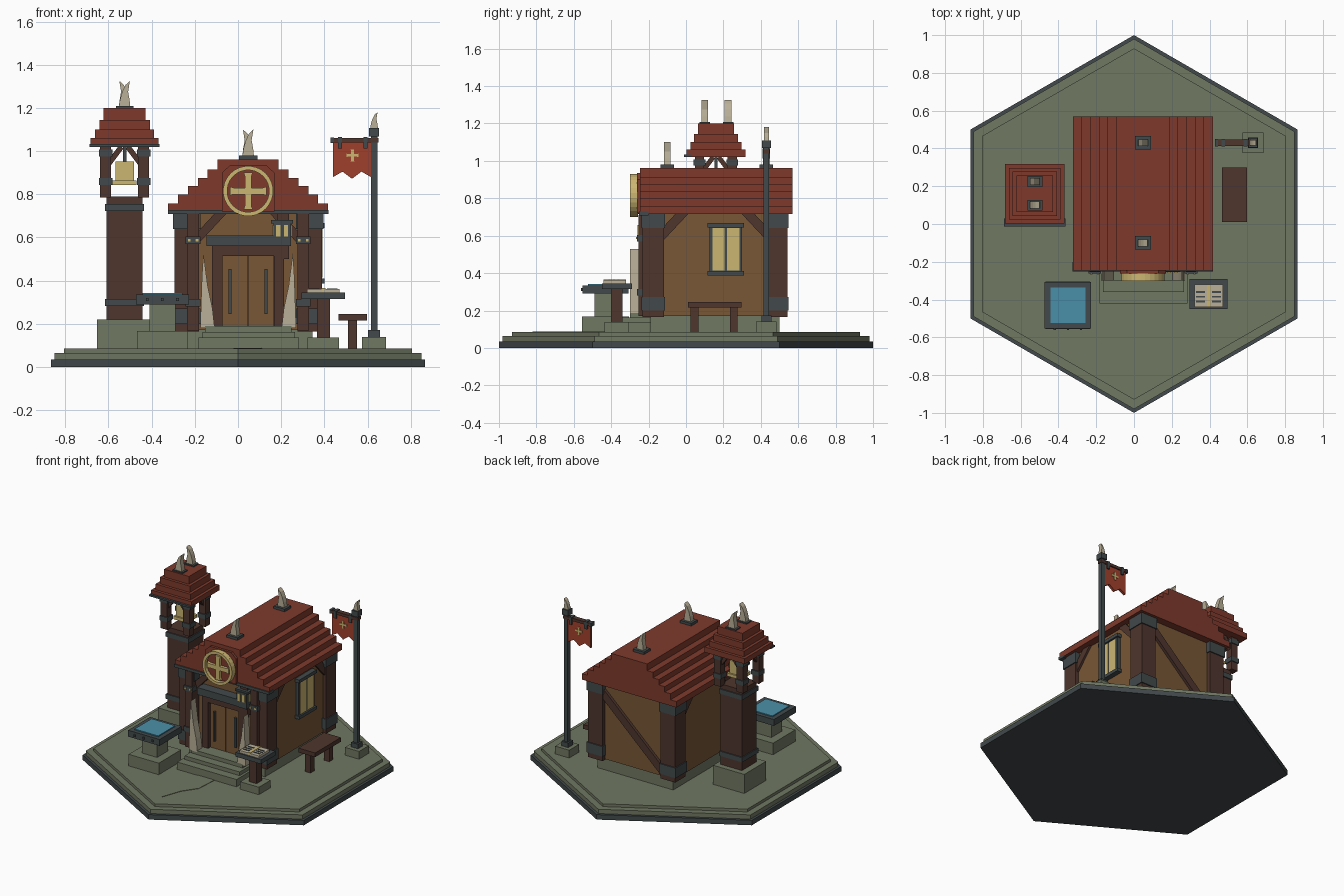
import bpy, bmesh, math
from mathutils import Vector, Matrix

if "Cube" in bpy.data.objects:
    bpy.data.objects.remove(bpy.data.objects["Cube"])


def material(name, rgb):
    m = bpy.data.materials.new(name)
    lin = [((c / 255 + 0.055) / 1.055) ** 2.4 for c in rgb]
    m.diffuse_color = (*lin, 1)
    m.use_nodes = True
    m.node_tree.nodes["Principled BSDF"].inputs["Base Color"].default_value = m.diffuse_color
    return m


STONE = material("mossy stone", (112, 120, 98))
METAL = material("dark iron", (66, 73, 75))
WOOD = material("dark timber", (78, 53, 45))
PLANK = material("plank brown", (120, 87, 54))
ROOF = material("roof red", (126, 58, 44))
GOLD = material("pale gold", (204, 182, 114))
BONE = material("bone", (186, 176, 152))
WATER = material("water blue", (74, 144, 168))
FLAG = material("banner red", (160, 64, 44))


def finish(name, mat, bm):
    bmesh.ops.recalc_face_normals(bm, faces=bm.faces)
    me = bpy.data.meshes.new(name)
    bm.to_mesh(me)
    bm.free()
    me.materials.append(mat)
    ob = bpy.data.objects.new(name, me)
    bpy.context.collection.objects.link(ob)
    return ob


def boxes(name, mat, *dims):
    """Boxes given as x0, x1, y0, y1, z0, z1."""
    bm = bmesh.new()
    for x0, x1, y0, y1, z0, z1 in dims:
        size = Matrix.Diagonal((x1 - x0, y1 - y0, z1 - z0, 1))
        mid = Matrix.Translation(((x0 + x1) / 2, (y0 + y1) / 2, (z0 + z1) / 2))
        bmesh.ops.create_cube(bm, size=1, matrix=mid @ size)
    return finish(name, mat, bm)


def centred(x, y, hx, hy, z0, z1):
    return (x - hx, x + hx, y - hy, y + hy, z0, z1)


def prism(name, mat, pts, a, b, axis="y"):
    """Extrude a 2D outline from a to b along an axis."""
    place = {"x": lambda u, v, w: (w, u, v),
             "y": lambda u, v, w: (u, w, v),
             "z": lambda u, v, w: (u, v, w)}[axis]
    bm = bmesh.new()
    f = bm.faces.new([bm.verts.new(place(u, v, a)) for u, v in pts])
    ext = bmesh.ops.extrude_face_region(bm, geom=[f])
    shift = Vector(place(0, 0, b - a))
    bmesh.ops.translate(bm, vec=shift,
                        verts=[g for g in ext["geom"] if isinstance(g, bmesh.types.BMVert)])
    return finish(name, mat, bm)


def hexagon(name, mat, r, z0, z1):
    pts = [(r * math.sin(i * math.pi / 3), r * math.cos(i * math.pi / 3)) for i in range(6)]
    prism(name, mat, pts, z0, z1, "z")


def brace(name, p, q, w, a, b, axis):
    """Diagonal timber between two points, width w."""
    p, q = Vector(p), Vector(q)
    d = (q - p).normalized()
    n = Vector((-d.y, d.x)) * w / 2
    prism(name, WOOD, [p + n, q + n, q - n, p - n], a, b, axis)


def horn(name, x, y, z, lean, h=0.125, hw=0.027, depth=0.018):
    pts = [(-1, 0), (1, 0), (0.85, 0.3), (0.6, 0.6), (0.75, 0.8), (0.9, 1),
           (0.15, 0.85), (-0.4, 0.6), (-0.8, 0.3)]
    prism(name, BONE, [(x + lean * u * hw, z + v * h) for u, v in pts], y - depth, y + depth)


# Hexagonal ground
hexagon("base_rim", METAL, 1.0, 0, 0.035)
hexagon("ground_lower", STONE, 0.98, 0.035, 0.065)
hexagon("ground_upper", STONE, 0.93, 0.065, 0.085)
prism("path_slab", STONE, [(-0.02, -0.42), (0.11, -0.42), (0.1, -0.58), (0.03, -0.68),
                           (-0.02, -0.82), (0.0, -0.6)], 0.08, 0.088, "z")

# Hall: plinth, steps, walls
CX = 0.047
boxes("plinth", STONE, (-0.25, 0.345, -0.19, 0.5, 0.08, 0.175))
boxes("steps", STONE, centred(CX + 0.003, -0.3, 0.232, 0.12, 0.08, 0.137),
      centred(CX + 0.003, -0.27, 0.215, 0.09, 0.137, 0.163),
      centred(CX, -0.23, 0.2, 0.07, 0.163, 0.19))
boxes("walls", PLANK, (-0.27, 0.365, -0.18, 0.515, 0.17, 0.72))

# Corner posts with iron bands, and the porch columns
posts, bands = [], []
for sx in (-1, 1):
    for y in (-0.175, 0.485):
        x = CX + sx * 0.285
        posts.append(centred(x, y, 0.057, 0.057, 0.165, 0.72))
        bands += [centred(x, y, 0.064, 0.064, z0, z1) for z0, z1 in ((0.2, 0.272), (0.64, 0.715))]
    x = CX + sx * 0.255
    posts.append(centred(x, -0.235, 0.027, 0.02, 0.17, 0.71))
    bands += [centred(x, -0.235, 0.034, 0.027, z, z + 0.035) for z in (0.28, 0.57)]
boxes("hall_posts", WOOD, *posts)
boxes("hall_post_bands", METAL, *bands)
studs = [centred(CX + s * 0.255 + d, -0.264, 0.006, 0.003, 0.582, 0.594)
         for s in (-1, 1) for d in (-0.018, 0.018)]
boxes("band_studs", GOLD, *studs)

# Diagonal timbers
for a, b, side in ((0.36, 0.38, "right"), (-0.285, -0.265, "left")):
    brace(side + "_wall_brace_front", (-0.15, 0.58), (0.0, 0.74), 0.05, a, b, "x")
    brace(side + "_wall_brace_back", (0.46, 0.58), (0.31, 0.74), 0.05, a, b, "x")
brace("back_wall_brace", (0.31, 0.67), (-0.2, 0.2), 0.055, 0.51, 0.535, "y")
for s in (-1, 1):
    brace("porch_brace", (CX + s * 0.24, 0.59), (CX + s * 0.11, 0.73), 0.04, -0.215, -0.17, "y")

# Door with frame, lintel and pull bars
boxes("door_frame", WOOD, *[centred(CX + s * 0.143, -0.2, 0.024, 0.03, 0.19, 0.56) for s in (-1, 1)],
      centred(CX, -0.2, 0.14, 0.03, 0.515, 0.56))
boxes("door_lintel", METAL, (-0.145, 0.18, -0.25, -0.17, 0.56, 0.61))
boxes("door_leaves", PLANK, *[centred(CX + s * 0.06, -0.19, 0.058, 0.015, 0.19, 0.515)
                              for s in (-1, 1)])
boxes("door_bars", METAL, *[centred(CX + s * 0.083, -0.21, 0.007, 0.01, 0.245, 0.455)
                            for s in (-1, 1)])

# Tusks beside the door
for s in (-1, 1):
    tusk = [(0.222, 0.18), (0.155, 0.18), (0.165, 0.27), (0.188, 0.38), (0.207, 0.53), (0.214, 0.42),
            (0.218, 0.3)]
    prism("door_tusk", BONE, [(CX + s * u, v) for u, v in tusk], -0.3, -0.245)

# Porch lantern
boxes("lantern_bracket", WOOD, (0.18, 0.235, -0.23, -0.17, 0.5, 0.72))
boxes("lantern_frame", METAL, (0.152, 0.255, -0.25, -0.17, 0.665, 0.682),
      (0.165, 0.245, -0.255, -0.175, 0.56, 0.67))
boxes("lantern_panes", GOLD, *[(x, x + 0.02, -0.259, -0.17, 0.605, 0.658) for x in (0.177, 0.212)],
      (0.16, 0.249, -0.235, -0.195, 0.605, 0.658))

# Side window
boxes("window_frame", METAL, (0.36, 0.388, 0.125, 0.3, 0.395, 0.66),
      (0.36, 0.4, 0.115, 0.31, 0.645, 0.668), (0.36, 0.4, 0.115, 0.31, 0.388, 0.41))
boxes("window_panes", GOLD, *[(0.36, 0.392, y, y + 0.066, 0.415, 0.64) for y in (0.141, 0.219)])

# Stepped roof
tops = [0.715, 0.757, 0.8, 0.838, 0.876, 0.915, 0.962]
boxes("hall_roof", ROOF, *[centred(CX, 0.162, 0.37 - 0.0457 * i, 0.407, tops[i], tops[i + 1])
                           for i in range(6)])
boxes("eave_beam", METAL, (-0.325, 0.419, -0.252, -0.2, 0.708, 0.728))
for y, lean in ((-0.1, 1), (0.43, -1)):
    boxes("roof_horn_socket", METAL, centred(CX, y, 0.043, 0.036, 0.95, 0.98))
    horn("roof_horn", CX, y, 0.975, lean)

# Gable emblem: panel, ring of blocks, cross
prism("emblem_panel", ROOF, [(-0.075, 0.72), (0.169, 0.72), (0.169, 0.9), (0.13, 0.935),
                             (-0.036, 0.935), (-0.075, 0.9)], -0.262, -0.23)
circle = [(CX + 0.1 * math.cos(i * math.pi / 12), 0.815 + 0.1 * math.sin(i * math.pi / 12))
          for i in range(24)]
prism("emblem_disc", ROOF, circle, -0.275, -0.24)
bm = bmesh.new()
for i in range(28):
    m = (Matrix.Translation((CX, -0.278, 0.815)) @ Matrix.Rotation(i * math.tau / 28, 4, "Y")
         @ Matrix.Translation((0.106, 0, 0)) @ Matrix.Diagonal((0.019, 0.045, 0.027, 1)))
    bmesh.ops.create_cube(bm, size=1, matrix=m)
finish("emblem_ring", GOLD, bm)


def cross(name, x, z, r, w, y0, y1):
    quarter = [(w, w), (w, r * 0.8), (w * 1.4, r), (-w * 1.4, r), (-w, r * 0.8)]
    pts = []
    for k in range(4):
        c, s = round(math.cos(k * math.pi / 2)), round(math.sin(k * math.pi / 2))
        pts += [(x + u * c - v * s, z + u * s + v * c) for u, v in quarter]
    prism(name, GOLD, pts, y0, y1)


cross("emblem_cross", CX, 0.815, 0.085, 0.015, -0.295, -0.27)

# Bell tower
TX, TY = -0.525, 0.16
boxes("tower_footing", STONE, centred(TX - 0.007, TY, 0.122, 0.122, 0.08, 0.22))
boxes("tower_shaft", WOOD, centred(TX, TY, 0.083, 0.083, 0.22, 0.79))
boxes("tower_bands", METAL, *[centred(TX, TY, 0.09, 0.09, z, z + 0.034) for z in (0.282, 0.722)])
corners = [(TX + sx * 0.088, TY + sy * 0.088) for sx in (-1, 1) for sy in (-1, 1)]
boxes("belfry_posts", WOOD, *[centred(x, y, 0.025, 0.025, 0.785, 1.03) for x, y in corners])
boxes("belfry_bands", METAL, *[centred(x, y, 0.031, 0.031, z, z + 0.033)
                               for x, y in corners for z in (0.842, 0.975)])
for s in (-1, 1):
    for t in (-1, 1):
        brace("belfry_brace", (TX + s * 0.075, 0.94), (TX + s * 0.015, 1.02), 0.025,
              TY + t * 0.088 - 0.012, TY + t * 0.088 + 0.012, "y")
        brace("belfry_brace", (TY + s * 0.075, 0.94), (TY + s * 0.015, 1.02), 0.025,
              TX + t * 0.088 - 0.012, TX + t * 0.088 + 0.012, "x")
boxes("bell_hanger", METAL, centred(TX, TY, 0.008, 0.008, 0.94, 1.03))
boxes("bell", GOLD, centred(TX, TY, 0.043, 0.043, 0.86, 0.953),
      centred(TX, TY, 0.055, 0.055, 0.842, 0.864))
levels = [1.022, 1.06, 1.1, 1.145, 1.2]
boxes("tower_roof", ROOF, *[centred(TX, TY, 0.157 - 0.02 * i, 0.157 - 0.02 * i,
                                   levels[i], levels[i + 1]) for i in range(4)])
boxes("tower_eave_beam", METAL, (TX - 0.162, TX + 0.162, -0.012, 0.03, 1.02, 1.033))
for y, lean in ((0.1, 1), (0.225, -1)):
    boxes("tower_horn_socket", METAL, centred(TX, y, 0.04, 0.028, 1.185, 1.208))
    horn("tower_horn", TX, y, 1.2, lean)

# Water basin
BX, BY = -0.35, -0.43
boxes("basin_stand", STONE, centred(BX, BY, 0.118, 0.125, 0.08, 0.167),
      centred(BX, BY, 0.06, 0.06, 0.167, 0.295))
boxes("basin_bowl", METAL, centred(BX, BY, 0.123, 0.123, 0.29, 0.335))
boxes("basin_water", WATER, centred(BX, BY, 0.092, 0.095, 0.33, 0.342))
boxes("basin_studs", METAL, *[centred(BX + d, BY - 0.125, 0.006, 0.006, 0.305, 0.32)
                              for d in (-0.07, 0, 0.07)])

# Lectern with open book
LX, LY = 0.395, -0.37
boxes("lectern_foot", STONE, centred(LX, LY, 0.073, 0.065, 0.08, 0.138))
boxes("lectern_post", WOOD, centred(LX, LY, 0.03, 0.03, 0.138, 0.32))
boxes("lectern_top", METAL, centred(LX, LY, 0.1, 0.08, 0.315, 0.345))
boxes("book_pages", BONE, *[centred(LX + s * 0.04, LY - 0.01, 0.036, 0.06, 0.34, 0.362)
                            for s in (-1, 1)])
boxes("book_ribbon", GOLD, centred(LX, LY - 0.01, 0.009, 0.06, 0.34, 0.366))
boxes("book_lines", METAL, *[centred(LX + s * 0.042, LY + d, 0.024, 0.005, 0.36, 0.365)
                             for s in (-1, 1) for d in (-0.04, -0.015, 0.01)])

# Bench
boxes("bench", WOOD, (0.465, 0.597, 0.01, 0.298, 0.215, 0.245),
      *[centred(0.53, y, 0.021, 0.021, 0.08, 0.22) for y in (0.045, 0.255)])

# Banner pole
PX, PY = 0.63, 0.43
boxes("pole_footing", STONE, centred(PX, PY, 0.055, 0.055, 0.08, 0.14))
boxes("pole", METAL, centred(PX, PY, 0.027, 0.027, 0.14, 0.172),
      centred(PX, PY, 0.015, 0.015, 0.17, 1.1), centred(PX, PY, 0.024, 0.024, 1.068, 1.108))
horn("pole_horn", PX, PY, 1.105, 1, 0.075, 0.018, 0.014)
boxes("banner_bar", WOOD, (0.435, 0.65, PY - 0.017, PY + 0.017, 1.04, 1.06))
boxes("banner_fittings", METAL, (0.428, 0.445, PY - 0.02, PY + 0.02, 1.037, 1.063),
      *[centred(x, PY, 0.01, 0.02, 1.012, 1.065) for x in (0.472, 0.59)])
prism("banner", FLAG, [(0.44, 1.04), (0.615, 1.04), (0.615, 0.88), (0.572, 0.905), (0.528, 0.872),
                       (0.484, 0.905), (0.44, 0.88)], PY - 0.009, PY + 0.009)
cross("banner_cross", 0.53, 0.98, 0.027, 0.006, PY - 0.014, PY + 0.014)
